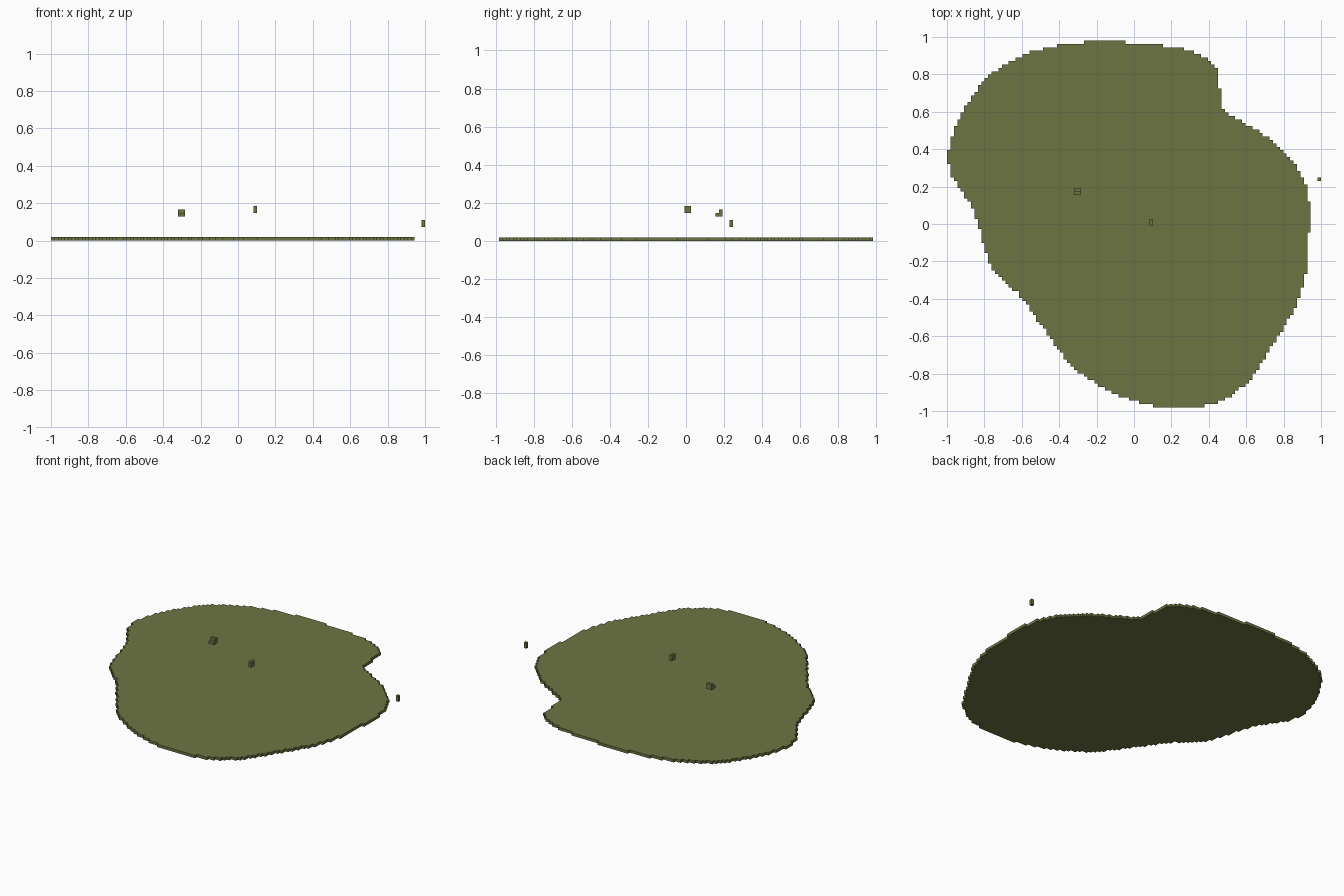
import bpy
import bmesh

cube = bpy.data.objects.get("Cube")
if cube:
    bpy.data.objects.remove(cube, do_unlink=True)

CELL = 2 / 109          # edge of one block
ROWS = 107              # block rows from front to back
Y0 = -ROWS * CELL / 2

moss = bpy.data.materials.new("moss green")
moss.use_nodes = True
COLOUR = (0.152, 0.176, 0.056, 1)
moss.diffuse_color = COLOUR
moss.node_tree.nodes["Principled BSDF"].inputs["Base Color"].default_value = COLOUR

# Outline of the ground patch: (y, left edge x, right edge x)
OUTLINE = [
    (-0.975, 0.11, 0.375), (-0.955, 0.04, 0.45), (-0.94, -0.02, 0.48),
    (-0.90, -0.12, 0.54), (-0.85, -0.21, 0.61), (-0.78, -0.31, 0.66),
    (-0.68, -0.40, 0.72), (-0.60, -0.45, 0.77), (-0.52, -0.51, 0.82),
    (-0.45, -0.56, 0.86), (-0.37, -0.62, 0.89), (-0.30, -0.70, 0.91),
    (-0.22, -0.77, 0.925), (-0.10, -0.81, 0.93), (0.0, -0.83, 0.94),
    (0.10, -0.87, 0.94), (0.20, -0.94, 0.92), (0.27, -0.98, 0.89),
    (0.35, -1.00, 0.84), (0.45, -0.98, 0.74), (0.50, -0.96, 0.66),
    (0.55, -0.94, 0.57), (0.59, -0.92, 0.50), (0.63, -0.90, 0.47),
    (0.72, -0.84, 0.46), (0.82, -0.74, 0.45), (0.86, -0.68, 0.42),
    (0.89, -0.62, 0.38), (0.92, -0.55, 0.32), (0.94, -0.48, 0.25),
    (0.957, -0.40, 0.13), (0.972, -0.26, -0.05),
]


def snap(x):
    return -1 + round((x + 1) / CELL) * CELL


def span(y):
    """Left and right block edges of the row at y."""
    y = min(max(y, OUTLINE[0][0]), OUTLINE[-1][0])
    for (ya, la, ra), (yb, lb, rb) in zip(OUTLINE, OUTLINE[1:]):
        if y <= yb:
            t = (y - ya) / (yb - ya)
            return snap(la + (lb - la) * t), snap(ra + (rb - ra) * t)


def add_object(name, bm):
    bmesh.ops.recalc_face_normals(bm, faces=bm.faces)
    mesh = bpy.data.meshes.new(name)
    bm.to_mesh(mesh)
    bm.free()
    mesh.materials.append(moss)
    obj = bpy.data.objects.new(name, mesh)
    bpy.context.collection.objects.link(obj)
    return obj


def extrude_profile(name, points, offset):
    bm = bmesh.new()
    face = bm.faces.new([bm.verts.new(p) for p in points])
    new = bmesh.ops.extrude_face_region(bm, geom=[face], use_keep_orig=True)
    verts = [g for g in new["geom"] if isinstance(g, bmesh.types.BMVert)]
    bmesh.ops.translate(bm, verts=verts, vec=offset)
    return add_object(name, bm)


# Ground patch: one block thick, with a stepped edge
left, right = [], []
for j in range(ROWS):
    ya, yb = Y0 + j * CELL, Y0 + (j + 1) * CELL
    xl, xr = span((ya + yb) / 2)
    for side, x in ((left, xl), (right, xr)):
        if side and abs(side[-1][0] - x) < 1e-5:
            side[-1] = (x, yb, 0)
        else:
            side += [(x, ya, 0), (x, yb, 0)]
extrude_profile("ground_patch", right + left[::-1], (0, 0, CELL))


# Floating specks, placed on the block grid
def at(i, j, k):
    return (-1 + i * CELL, Y0 + j * CELL, k * CELL)


def speck(name, i, j, k, profile, width):
    """Extrude a (y, z) profile in blocks along x."""
    points = [at(i, j + y, k + z) for y, z in profile]
    extrude_profile(name, points, (width * CELL, 0, 0))


STEP = [(0, 0), (2, 0), (2, 2), (1, 2), (1, 1), (0, 1)]
speck("stepped_speck", 37, 62, 7, STEP, 2)
speck("middle_speck", 59, 53, 8, [(0, 0), (2, 0), (2, 2), (0, 2)], 1)
speck("edge_speck", 108, 66, 4, [(0, 0), (1, 0), (1, 2), (0, 2)], 1)
